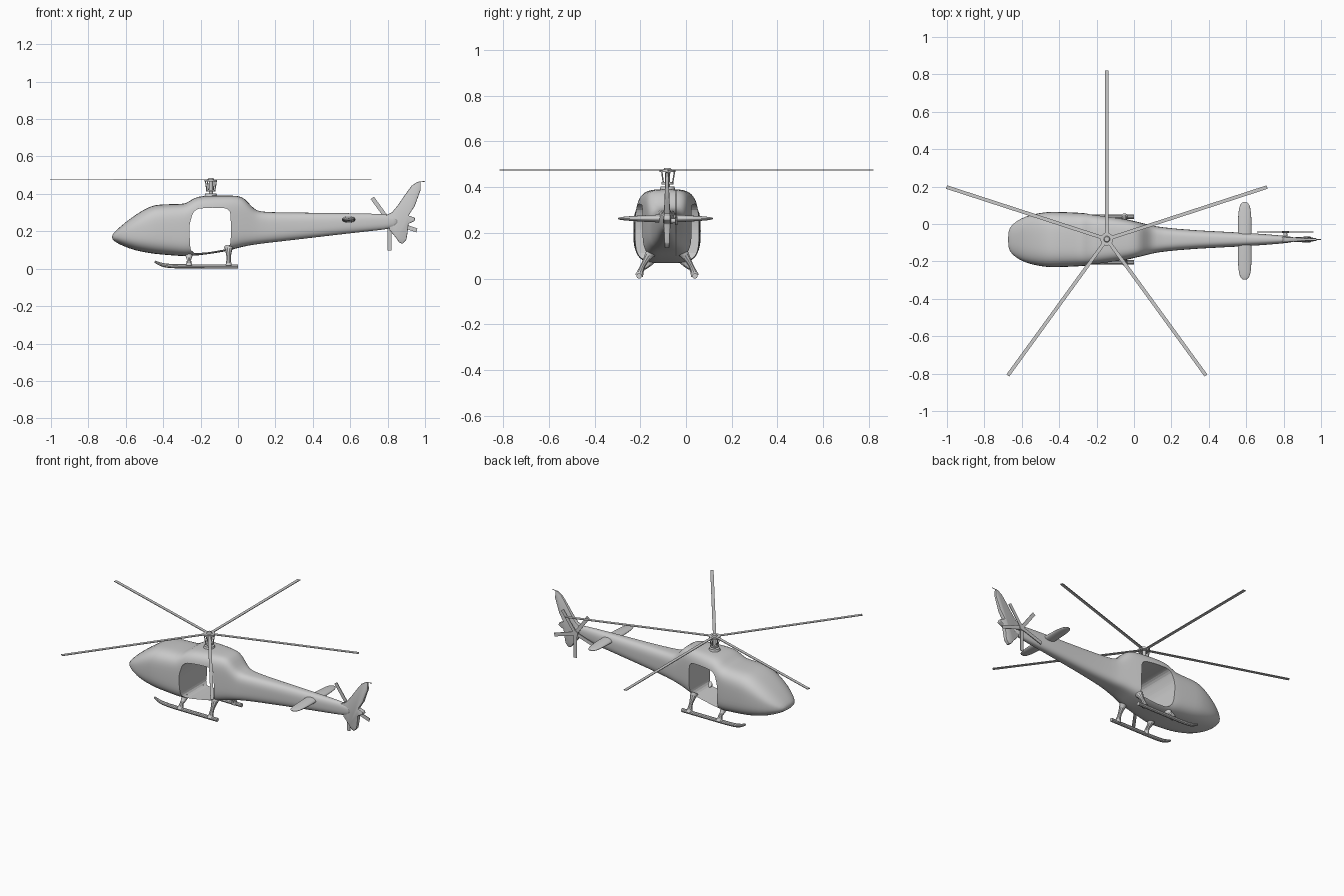
import bpy, bmesh
from math import sin, cos, pi, radians, copysign
from mathutils import Matrix, Vector

if "Cube" in bpy.data.objects:
    bpy.data.objects.remove(bpy.data.objects["Cube"])

CY = -0.083                      # centre plane of the airframe
HUB = Vector((-0.145, -0.081, 0.475))
TAIL_HUB = Vector((0.809, -0.043, 0.253))


def finish(ob, angle=35):
    """Apply modifiers / curve bevels and shade smooth."""
    bpy.ops.object.select_all(action='DESELECT')
    bpy.context.view_layer.objects.active = ob
    ob.select_set(True)
    bpy.ops.object.convert(target='MESH')
    bpy.ops.object.shade_smooth_by_angle(angle=radians(angle))
    return bpy.context.object


def add_object(name, bm):
    bmesh.ops.recalc_face_normals(bm, faces=bm.faces)
    me = bpy.data.meshes.new(name)
    bm.to_mesh(me)
    bm.free()
    ob = bpy.data.objects.new(name, me)
    bpy.context.collection.objects.link(ob)
    return ob


def loft(name, rings, levels=1):
    bm = bmesh.new()
    loops = [[bm.verts.new(p) for p in r] for r in rings]
    n = len(loops[0])
    for a, b in zip(loops, loops[1:]):
        for i in range(n):
            j = (i + 1) % n
            bm.faces.new((a[i], a[j], b[j], b[i]))
    bm.faces.new(loops[0])
    bm.faces.new(loops[-1])
    ob = add_object(name, bm)
    m = ob.modifiers.new('smooth', 'SUBSURF')
    m.levels = m.render_levels = levels
    return ob


def superellipse(a, b, n, count):
    for i in range(count):
        t = 2 * pi * (i + 0.5) / count
        c, s = cos(t), sin(t)
        yield (a * copysign(abs(c) ** (2 / n), c), b * copysign(abs(s) ** (2 / n), s))


def plate(name, profile, y0, y1, bevel, segments=3):
    """Extrude an x-z outline along y."""
    bm = bmesh.new()
    f = bm.faces.new([bm.verts.new((x, y0, z)) for x, z in profile])
    g = bmesh.ops.extrude_face_region(bm, geom=[f])
    bmesh.ops.translate(bm, vec=(0, y1 - y0, 0),
                        verts=[v for v in g['geom'] if isinstance(v, bmesh.types.BMVert)])
    ob = add_object(name, bm)
    if bevel:
        m = ob.modifiers.new('round', 'BEVEL')
        m.width, m.segments = bevel, segments
    return ob


def tube(name, points, radius, radii=None):
    cu = bpy.data.curves.new(name, 'CURVE')
    cu.dimensions = '3D'
    cu.bevel_depth, cu.bevel_resolution, cu.use_fill_caps = radius, 3, True
    sp = cu.splines.new('NURBS')
    sp.points.add(len(points) - 1)
    sp.use_endpoint_u, sp.order_u, sp.resolution_u = True, 3, 6
    for i, (p, co) in enumerate(zip(sp.points, points)):
        p.co = (*co, 1)
        p.radius = radii[i] if radii else 1
    ob = bpy.data.objects.new(name, cu)
    bpy.context.collection.objects.link(ob)
    return finish(ob)


def cylinder(name, r1, r2, start, end):
    start, end = Vector(start), Vector(end)
    d = end - start
    bm = bmesh.new()
    bmesh.ops.create_cone(bm, cap_ends=True, segments=24, radius1=r1, radius2=r2, depth=d.length)
    rot = d.to_track_quat('Z', 'Y').to_matrix().to_4x4()
    bm.transform(Matrix.Translation((start + end) / 2) @ rot)
    return finish(add_object(name, bm))


def blade(name, r0, r1, width, thick, matrix):
    bm = bmesh.new()
    bmesh.ops.create_cube(bm, size=1)
    bm.transform(matrix @ Matrix.Translation(((r0 + r1) / 2, 0, 0))
                 @ Matrix.Diagonal((r1 - r0, width, thick, 1)))
    return add_object(name, bm)


# Fuselage and tail boom: x, top, bottom, half width, squareness
stations = [
    (-.674, .180, .158, .045, 2.2), (-.655, .202, .141, .078, 2.3), (-.61, .242, .119, .112, 2.6),
    (-.55, .288, .097, .134, 3.0), (-.47, .336, .082, .148, 3.3), (-.42, .345, .076, .149, 3.5),
    (-.30, .346, .067, .144, 3.8), (-.275, .350, .067, .142, 4.0), (-.235, .380, .069, .138, 4.0),
    (-.19, .391, .073, .133, 4.2), (-.07, .392, .090, .116, 4.2), (0, .391, .111, .099, 4.2),
    (.035, .378, .119, .091, 4.0), (.07, .335, .126, .082, 3.8), (.10, .310, .130, .075, 3.5),
    (.14, .302, .136, .066, 3.2), (.33, .300, .157, .048, 2.8), (.60, .297, .190, .037, 2.5),
    (.80, .293, .210, .021, 2.4), (.865, .280, .225, .013, 2.2)]
fuselage = loft('fuselage', [
    [(x, CY + u, (t + b) / 2 + v) for u, v in superellipse(w, (t - b) / 2, n, 32)]
    for x, t, b, w, n in stations])
finish(fuselage)

# Cabin door opening through both sides
door = plate('door_cutter', [(-.253, .082), (-.16, .087), (-.043, .108), (-.036, .20), (-.042, .322),
                             (-.15, .327), (-.235, .318), (-.262, .23)], CY - .3, CY + .3, 0)
bm = bmesh.new()
bm.from_mesh(door.data)
corners = [e for e in bm.edges if abs(e.verts[0].co.y - e.verts[1].co.y) > .1]
bmesh.ops.bevel(bm, geom=corners, offset=.03, segments=4, profile=.5, affect='EDGES')
bm.to_mesh(door.data)
bm.free()
door.hide_render = True
cut = fuselage.modifiers.new('door', 'BOOLEAN')
cut.object, cut.operation, cut.solver = door, 'DIFFERENCE', 'EXACT'
finish(fuselage)
bpy.data.objects.remove(door)

# Vertical tail fin, thinner towards the tips
fin = plate('tail_fin', [
    (.79, .285), (.825, .303), (.855, .34), (.90, .405), (.93, .445), (.96, .464), (.976, .467),
    (.976, .42), (.945, .335), (.912, .284), (.945, .273), (.947, .257), (.912, .24),
    (.906, .19), (.90, .155), (.88, .133), (.862, .14), (.845, .165), (.81, .207)],
    CY - .014, CY + .014, .004, 2)
for v in fin.data.vertices:
    v.co.y = CY + (v.co.y - CY) * max(.4, 1.1 - 3.2 * abs(v.co.z - .25))
finish(fin)
cylinder('fin_tip_antenna', .002, .002, (.972, CY, .464), (.999, CY, .467))

# Horizontal stabiliser: offset from centre, half chord, half thickness
half = [(.208, .008, .003), (.202, .02, .005), (.18, .031, .009), (.13, .037, .012), (.04, .038, .018)]
span = half + [(-y, c, t) for y, c, t in reversed(half)]
finish(loft('stabiliser', [[(.592 + u, CY - .007 + y, .263 + v) for u, v in superellipse(c, t, 2, 16)]
                           for y, c, t in span]))

# Landing skids with splayed legs
for s, side in ((-1, 'right'), (1, 'left')):
    y = CY + s * .122
    tube(f'{side}_skid', [(-.445, y, .038), (-.415, y, .022), (-.36, y, .013),
                          (-.2, y, .012), (0, y, .012)], .012, [.5, .9, 1, 1, 1])
    for x, z, end in ((-.262, .085, 'front'), (-.05, .115, 'rear')):
        tube(f'{side}_{end}_leg', [(x, CY + s * .07, z), (x, CY + s * .09, z - .03),
                                   (x, CY + s * .112, .045), (x, y, .012)],
             .012, [2.0, 1.2, .8, 1.6])

# Main rotor mast and hub
def mast(name, r1, r2, z0, z1):
    cylinder(name, r1, r2, (HUB.x, HUB.y, z0), (HUB.x, HUB.y, z1))


mast('mast_base', .036, .03, .38, .402)
mast('mast', .011, .011, .38, .475)
mast('swashplate', .026, .026, .412, .422)
mast('rotor_hub', .034, .034, .466, .478)
mast('hub_cap', .017, .013, .478, .485)

# Main and tail rotor blades with pitch links
upright = Matrix.Rotation(radians(90), 4, 'X')
for i in range(5):
    a = radians(90 + 72 * i)
    blade(f'main_blade_{i + 1}', .02, .901, .019, .004,
          Matrix.Translation(HUB) @ Matrix.Rotation(a, 4, 'Z'))
    d = Vector((cos(a), sin(a), 0))
    base = Vector((HUB.x, HUB.y, 0))
    cylinder(f'pitch_link_{i + 1}', .003, .003, base + d * .022 + Vector((0, 0, .415)),
             base + d * .031 + Vector((0, 0, .47)))
    blade(f'tail_blade_{i + 1}', .01, .155, .022, .004,
          Matrix.Translation(TAIL_HUB) @ upright @ Matrix.Rotation(radians(54 + 72 * i), 4, 'Z'))

# Tail rotor shaft and hub
x, y, z = TAIL_HUB
cylinder('tail_rotor_shaft', .012, .010, (x, CY, z), (x, y, z))
cylinder('tail_rotor_hub', .019, .019, (x, y - .005, z), (x, y + .006, z))
